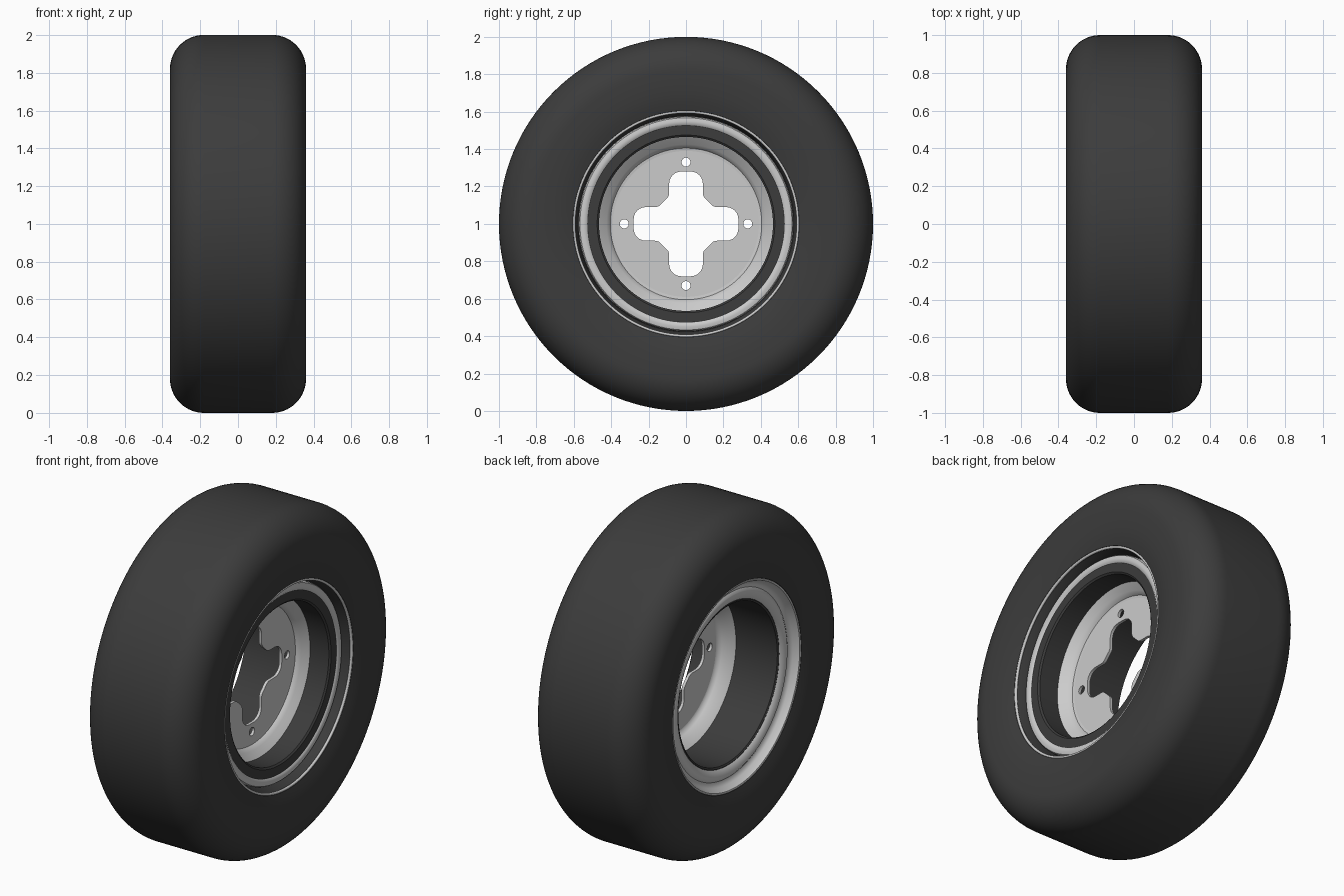
import bpy, bmesh
from math import sin, cos, pi, radians

if "Cube" in bpy.data.objects:
    bpy.data.objects.remove(bpy.data.objects["Cube"])

HUB_Z = 1.0
SEG = 128

rubber = bpy.data.materials.new("rubber_black")
rubber.diffuse_color = (0.045, 0.045, 0.045, 1)
rubber.use_nodes = True
rubber.node_tree.nodes["Principled BSDF"].inputs["Base Color"].default_value = rubber.diffuse_color


def finish(ob, mat=None, angle=35):
    if mat:
        ob.data.materials.append(mat)
    bpy.ops.object.select_all(action='DESELECT')
    ob.select_set(True)
    bpy.context.view_layer.objects.active = ob
    bpy.ops.object.shade_smooth_by_angle(angle=radians(angle))


def lathe(name, profile, mat=None, angle=35):
    """Spin a closed (x, radius) profile about the wheel axis."""
    bm = bmesh.new()
    rings = []
    for i in range(SEG):
        a = 2 * pi * i / SEG
        rings.append([bm.verts.new((x, r * cos(a), r * sin(a))) for x, r in profile])
    n = len(profile)
    for i in range(SEG):
        p, q = rings[i], rings[(i + 1) % SEG]
        for j in range(n):
            k = (j + 1) % n
            bm.faces.new((p[j], p[k], q[k], q[j]))
    bmesh.ops.recalc_face_normals(bm, faces=bm.faces)
    me = bpy.data.meshes.new(name)
    bm.to_mesh(me)
    bm.free()
    ob = bpy.data.objects.new(name, me)
    ob.location.z = HUB_Z
    bpy.context.collection.objects.link(ob)
    finish(ob, mat, angle)
    return ob


def arc(cx, cy, r, a0, a1, n):
    return [(cx + r * cos(radians(a0 + (a1 - a0) * i / n)),
             cy + r * sin(radians(a0 + (a1 - a0) * i / n))) for i in range(n + 1)]


# Tyre: flat tread, rounded shoulders, slightly tapering side walls
half = arc(0.18, 0.82, 0.18, 90, 0, 14) + [
    (0.36, 0.76), (0.356, 0.70), (0.348, 0.65), (0.335, 0.605), (0.29, 0.585), (0.24, 0.575)]
lathe("tyre", half + [(-x, r) for x, r in reversed(half)], rubber)

# Dark barrel lining the inside of the wheel
lathe("rim_barrel", [(0.272, 0.465), (0.28, 0.475), (0.28, 0.535), (0.24, 0.58),
                     (-0.24, 0.58), (-0.27, 0.50), (-0.28, 0.475), (-0.275, 0.465)], rubber)

# Thin bright outer lip and stepped inner ring on the right side
lathe("outer_lip_right", arc(0.328, 0.599, 0.008, 0, 330, 11))
lathe("inner_ring_right", [(0.25, 0.575), (0.275, 0.573), (0.284, 0.567), (0.288, 0.55),
                           (0.286, 0.535), (0.28, 0.527), (0.25, 0.527)])

# Bright flared lip on the left side
lathe("flared_lip_left", [(-0.325, 0.607), (-0.335, 0.602), (-0.333, 0.593), (-0.30, 0.575),
                          (-0.288, 0.56), (-0.286, 0.545), (-0.296, 0.53), (-0.296, 0.515),
                          (-0.286, 0.485), (-0.275, 0.475), (-0.25, 0.53), (-0.25, 0.585)])

# Flange joining the centre disc to the barrel
lathe("disc_flange", [(0.15, 0.467), (0.118, 0.425), (0.106, 0.412), (0.094, 0.405),
                      (0.092, 0.39), (0.075, 0.39), (0.07, 0.405), (0.055, 0.415),
                      (0.03, 0.43), (-0.005, 0.467)], None, 50)

# Centre disc with cross-shaped opening and four bolt holes
curve = bpy.data.curves.new("centre_disc", 'CURVE')
curve.dimensions = '2D'
curve.fill_mode = 'BOTH'
curve.extrude = 0.0085


def outline(pts):
    s = curve.splines.new('POLY')
    s.points.add(len(pts) - 1)
    for p, (x, y) in zip(s.points, pts):
        p.co = (x, y, 0, 1)
    s.use_cyclic_u = True


outline(arc(0, 0, 0.40, 0, 360, SEG)[:-1])
lobe = (arc(0.215, -0.025, 0.065, -90, 0, 6) + arc(0.215, 0.025, 0.065, 0, 90, 6)
        + arc(0.165, 0.13, 0.04, 270, 225, 3) + arc(0.13, 0.165, 0.04, 225, 180, 3))
cross = []
for k in range(4):
    c, s = cos(k * pi / 2), sin(k * pi / 2)
    cross += [(x * c - y * s, x * s + y * c) for x, y in lobe]
    outline(arc(0.33 * c, 0.33 * s, 0.024, 0, 360, 24)[:-1])
outline(cross)

disc = bpy.data.objects.new("centre_disc", curve)
bpy.context.collection.objects.link(disc)
disc.rotation_euler.y = pi / 2
disc.location = (0.0835, 0, HUB_Z)
bpy.context.view_layer.objects.active = disc
disc.select_set(True)
bpy.ops.object.select_all(action='DESELECT')
disc.select_set(True)
bpy.ops.object.convert(target='MESH')
finish(bpy.context.view_layer.objects.active)
